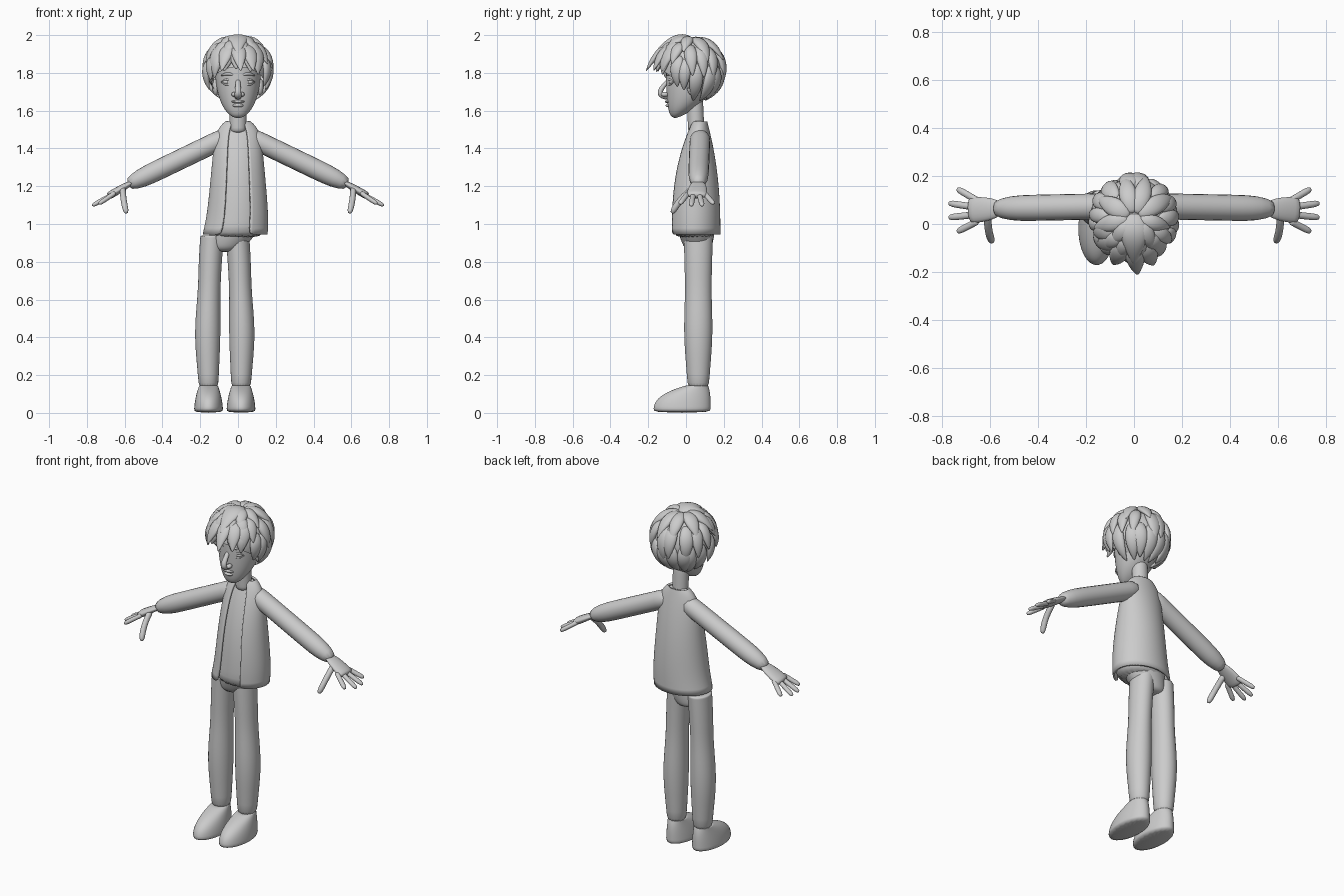
import bpy, bmesh, random
from math import sin, cos, sqrt, radians, pi
from mathutils import Vector

random.seed(4)
default_cube = bpy.data.objects.get("Cube")
if default_cube:
    bpy.data.objects.remove(default_cube)

shade = (0.6, 0.6, 0.6, 1)
grey = bpy.data.materials.new("clay_grey")
grey.use_nodes = True
grey.diffuse_color = shade
grey.node_tree.nodes["Principled BSDF"].inputs["Base Color"].default_value = shade


def finish(name, bm, smooth_level):
    """Turn a bmesh into a smooth shaded object."""
    bmesh.ops.recalc_face_normals(bm, faces=bm.faces)
    for face in bm.faces:
        face.smooth = True
    mesh = bpy.data.meshes.new(name)
    bm.to_mesh(mesh)
    bm.free()
    mesh.materials.append(grey)
    part = bpy.data.objects.new(name, mesh)
    bpy.context.collection.objects.link(part)
    if smooth_level:
        subdivision = part.modifiers.new("smooth", "SUBSURF")
        subdivision.levels = subdivision.render_levels = smooth_level
    return part


def loft(name, rings, sides, gap=0):
    """Skin rings of centre and two half axes; a gap leaves the front open."""
    bm = bmesh.new()
    count = sides + 1 if gap else sides
    start, step = gap - pi / 2, (2 * pi - 2 * gap) / sides
    rows = []
    for centre, across, along in rings:
        angles = [start + step * i for i in range(count)]
        rows.append([bm.verts.new(centre + across * cos(a) + along * sin(a)) for a in angles])
    for lower, upper in zip(rows, rows[1:]):
        for i in range(sides):
            j = (i + 1) % count
            bm.faces.new((lower[i], lower[j], upper[j], upper[i]))
    if not gap:
        bm.faces.new(rows[0])
        bm.faces.new(rows[-1])
    return finish(name, bm, 1)


def stack(name, bottom, top, rule, x=0, grow=0, sides=20, gap=0, steps=10):
    """Level rings; the rule gives half width, front, back and x shift at a share of the height."""
    rings = []
    for i in range(steps + 1):
        t = sin(pi / 2 * i / steps)
        half, front, back, shift = rule(t)
        centre = Vector((x + shift, (front + back) / 2, bottom + (top - bottom) * t))
        rings.append((centre, Vector((half + grow, 0, 0)), Vector((0, (back - front) / 2 + grow, 0))))
    return loft(name, rings, sides, gap)


def bezier(controls, steps=7):
    """Sample a curve pulled by any number of control points."""
    path = []
    for i in range(steps + 1):
        points = [Vector(p) for p in controls]
        while len(points) > 1:
            points = [a.lerp(b, i / steps) for a, b in zip(points, points[1:])]
        path.append(points[0])
    return path


def tube(name, path, wide, thick, swell, side_axis, sides=10):
    """Flattened limb along a path, scaled by swell at each share of its length."""
    last, rings = len(path) - 1, []
    for i, point in enumerate(path):
        tangent = (path[min(i + 1, last)] - path[max(i - 1, 0)]).normalized()
        across = (side_axis - tangent * tangent.dot(side_axis)).normalized()
        scale = swell(i / last)
        rings.append((point, across * wide * scale, tangent.cross(across) * thick * scale))
    return loft(name, rings, sides)


def ball(name, centre, size):
    bm = bmesh.new()
    bmesh.ops.create_uvsphere(bm, u_segments=16, v_segments=10, radius=1)
    bmesh.ops.scale(bm, vec=size, verts=bm.verts)
    bmesh.ops.translate(bm, vec=centre, verts=bm.verts)
    finish(name, bm, 0)


# Swell rules shared by the limbs
def blunt(t):
    return 1 - 0.4 * t ** 16


def almond(t):
    return 0.3 + 0.7 * sin(pi * t)


def broaden(t):
    return 0.6 + 0.5 * sin(pi / 2 * t)


def pointed(t):
    return 0.08 + 0.92 * abs(sin(pi * (0.15 + 0.85 * t)))


X_AXIS, Y_AXIS = Vector((1, 0, 0)), Vector((0, 1, 0))


# Torso: closed shirt inside an open jacket
def torso(t):
    half = (0.167 - 0.055 * t) * (1 - 0.45 * t ** 16)
    depth = 0.13 - 0.095 * t ** 2.5
    centre = 0.047 + 0.025 * t ** 3
    return half, centre - depth, centre + depth, -0.015 * (1 - t) ** 8


jacket = stack("jacket", 0.945, 1.54, torso, sides=28, gap=radians(26), steps=14)
cloth = jacket.modifiers.new("cloth", "SOLIDIFY")
cloth.thickness = 0.012
cloth.offset = 0
stack("shirt", 0.92, 1.54, torso, grow=-0.012, steps=14)


# Trousers and shoes, standing off to one side
def seat(t):
    return 0.05 + 0.08 * t ** 0.4, 0.02 - 0.065 * sqrt(t), 0.12 + 0.035 * sqrt(t), 0.05 * t


def leg(t):
    calf = sin(pi * min(1, 1.4 * t)) ** 2
    half = 0.052 + 0.012 * t + 0.012 * calf
    depth = half + 0.004 + 0.01 * t
    return half, 0.065 - depth, 0.065 + depth, 0.005 * calf - 0.02 * t ** 4


def shoe(t):
    return 0.078 - 0.028 * t * t, -0.175 * (1 - t ** 3), 0.133 - 0.015 * t ** 4, 0


HIP = -0.07
stack("trouser_seat", 0.85, 0.97, seat, HIP)

for side, s in (("left", 1), ("right", -1)):
    def stance(t):
        half, front, back, shift = leg(t)
        return half, front, back, s * shift

    def limb(name, controls, wide, thick, swell=blunt, axis=Y_AXIS):
        path = bezier([(s * x, y, z) for x, y, z in controls])
        tube(f"{side}_{name}", path, wide, thick, swell, axis)

    x = HIP + s * 0.086
    stack(side + "_trouser_leg", 0.11, 0.94, stance, x, steps=14)
    stack(side + "_shoe", 0, 0.145, shoe, x)

    # Arm, with the fingers fanned evenly
    shoulder, wrist, knuckle = (0.04, 0.075, 1.47), (0.59, 0.064, 1.205), (0.69, 0.056, 1.145)
    limb("sleeve", (shoulder, wrist), 0.058, 0.057)
    limb("palm", ((0.56, 0.064, 1.22), wrist, knuckle), 0.053, 0.02, broaden)
    for k, finger in enumerate(("index", "middle", "ring", "little")):
        curl = (k - 1.5) ** 2
        reach = 0.778 - 0.018 * curl
        root, tip = (0.65, 0.012 + 0.028 * k, 1.165), (reach, 0.06 * k - 0.033, 1.095 + 0.005 * curl)
        limb(finger + "_finger", (root, tip), 0.015, 0.013)
    limb("thumb", ((0.61, 0.04, 1.19), (0.61, -0.04, 1.13), (0.59, -0.075, 1.055)),
         0.017, 0.018, axis=X_AXIS)

    # Eye, lids, brow, nostril and ear
    ball(side + "_eye", (s * 0.057, -0.07, 1.752), (0.026, 0.021, 0.015))
    for lid, height in (("upper_lid", 1.78), ("lower_lid", 1.725)):
        limb(lid, ((0.025, -0.083, 1.75), (0.055, -0.1, height), (0.09, -0.066, 1.75)),
             0.006, 0.006, almond)
    limb("eyebrow", ((0.02, -0.098, 1.785), (0.05, -0.1, 1.805), (0.09, -0.07, 1.785)),
         0.01, 0.009, almond)
    ball(side + "_nostril", (s * 0.02, -0.112, 1.686), (0.015, 0.02, 0.013))
    ball(side + "_ear", (s * 0.118, 0.035, 1.725), (0.018, 0.03, 0.045))

# Neck, and a head that is egg shaped with a flatter face
tube("neck", bezier(((0, 0.055, 1.48), (0, 0.045, 1.7))), 0.046, 0.044, blunt, X_AXIS, 16)
head_rings = []
for i in range(14):
    a = 0.1 + 0.15 * i
    girth = sin(a)
    front, back = -0.108 * girth ** 0.25, 0.225 * girth ** 1.5 - 0.06
    middle = Vector((0, (front + back) / 2, 1.81 - 0.25 * cos(a)))
    head_rings.append((middle, X_AXIS * 0.123 * girth, Y_AXIS * (back - front) / 2))
loft("head", head_rings, 20)
tube("nose", bezier(((0, -0.08, 1.78), (0, -0.11, 1.73), (0, -0.19, 1.68), (0, -0.09, 1.67))),
     0.018, 0.015, broaden, X_AXIS)
ball("upper_lip", (0, -0.09, 1.648), (0.036, 0.022, 0.009))
ball("lower_lip", (0, -0.086, 1.628), (0.03, 0.022, 0.011))

# Hair: trimmed cap under overlapping locks that fan out from the crown
CROWN, SIZE = Vector((0, 0.022, 1.82)), Vector((0.165, 0.168, 0.165))


def scalp(azimuth, polar, lift=1):
    out = Vector((sin(azimuth) * sin(polar), -cos(azimuth) * sin(polar), cos(polar)))
    return CROWN + out * SIZE * lift


def hairline(azimuth):
    return radians(86 + 62 * min(1, 0.75 * (1 - cos(azimuth))))


def lock(name, azimuth, first, last, width, flick):
    """One pointed lock lying on the scalp with its tip lifted."""
    twist, path = random.uniform(-0.12, 0.12), []
    for i in range(7):
        t = i / 6
        lift = min(1.02, 0.95 + t / 4) + flick * t * t
        path.append(scalp(azimuth + twist * t, first + (last - first) * t, lift))
    tube(name, path, width, 0.023, pointed, Vector((cos(azimuth), sin(azimuth), 0)), 8)


cap, around = bmesh.new(), 36
angles = [2 * pi * i / around for i in range(around)]
levels = [[cap.verts.new(scalp(a, hairline(a) * j / 10)) for a in angles] for j in range(1, 11)]
cap.faces.new(levels[0])
for upper, lower in zip(levels, levels[1:]):
    for i in range(around):
        cap.faces.new((upper[i], upper[i - 1], lower[i - 1], lower[i]))
finish("hair_cap", cap, 0)

# Each row: locks in it, then start and end as shares of the hairline
for row, (count, first, last) in enumerate(((9, 0.05, 0.5), (14, 0.28, 0.75), (17, 0.55, 1.04))):
    for i in range(count):
        azimuth = 2 * pi * (i + row / 2) / count + random.uniform(-0.08, 0.08)
        line = hairline(azimuth)
        lock(f"hair_lock_{row}_{i}", azimuth, first * line, (last + random.uniform(-0.05, 0.05)) * line,
             random.uniform(0.035, 0.046), random.uniform(0.05, 0.12))

# Fringe pushed forward over the brow, and the raised top tuft
for i in range(-2, 3):
    lock(f"fringe_{i + 2}", 0.4 * i, radians(35), radians(93), 0.045, 0.38 - 0.14 * abs(i))
tube("top_tuft", bezier(((0, 0.05, 1.96), (0, -0.04, 2.03), (0, -0.17, 1.9))),
     0.06, 0.024, pointed, X_AXIS)
